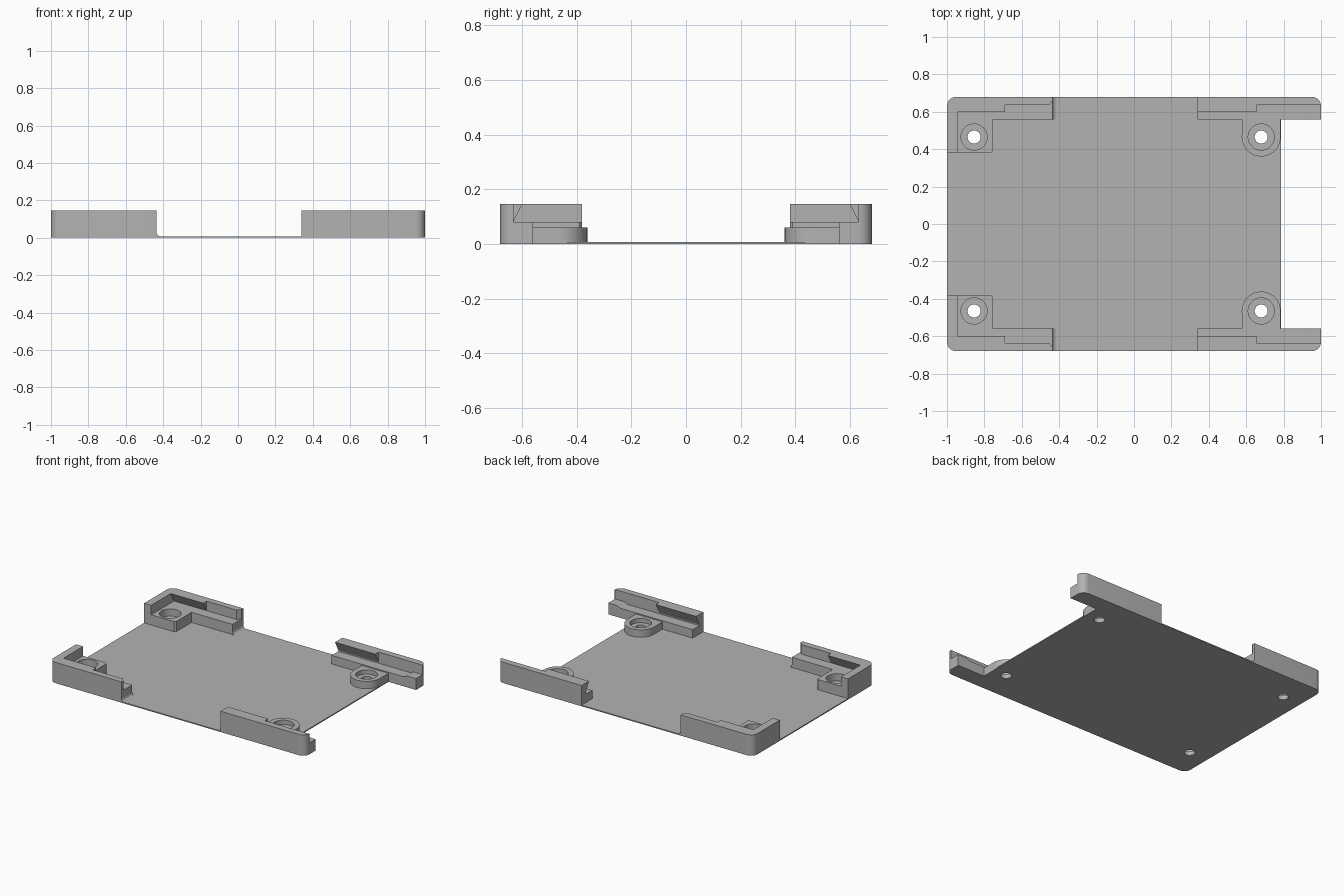
import bpy, bmesh, math

if "Cube" in bpy.data.objects:
    bpy.data.objects.remove(bpy.data.objects["Cube"])

grey = bpy.data.materials.new("plain_grey")
grey.diffuse_color = (0.45, 0.45, 0.45, 1)
grey.use_nodes = True
grey.node_tree.nodes["Principled BSDF"].inputs["Base Color"].default_value = grey.diffuse_color

PLATE, LEDGE, TOP = 0.008, 0.08, 0.147
HALF = 0.68
R = 0.05


def make(name, points, vec, side=1):
    """Sweep a closed 3D outline along vec; side=-1 mirrors it across y."""
    bm = bmesh.new()
    a = [bm.verts.new((x, y * side, z)) for x, y, z in points]
    b = [bm.verts.new((x + vec[0], (y + vec[1]) * side, z + vec[2])) for x, y, z in points]
    n = len(a)
    bm.faces.new(a)
    bm.faces.new(b)
    for i in range(n):
        j = (i + 1) % n
        bm.faces.new((a[i], a[j], b[j], b[i]))
    bmesh.ops.recalc_face_normals(bm, faces=bm.faces)
    mesh = bpy.data.meshes.new(name)
    bm.to_mesh(mesh)
    bm.free()
    mesh.materials.append(grey)
    ob = bpy.data.objects.new(name, mesh)
    bpy.context.collection.objects.link(ob)
    return ob


def prism(name, pts, z0, z1, side=1):
    return make(name, [(x, y, z0) for x, y in pts], (0, 0, z1 - z0), side)


def bar_x(name, yz, x0, x1, side):
    return make(name, [(x0, y, z) for y, z in yz], (x1 - x0, 0, 0), side)


def arc(cx, cy, r, a0, a1, n=8):
    return [(cx + r * math.cos(math.radians(a0 + (a1 - a0) * i / n)),
             cy + r * math.sin(math.radians(a0 + (a1 - a0) * i / n))) for i in range(n + 1)]


def smooth(ob):
    bpy.ops.object.select_all(action='DESELECT')
    ob.select_set(True)
    bpy.context.view_layer.objects.active = ob
    bpy.ops.object.shade_smooth_by_angle(angle=math.radians(30))


def cut(ob, cutters):
    bpy.context.view_layer.objects.active = ob
    for c in cutters:
        m = ob.modifiers.new("hole", 'BOOLEAN')
        m.operation, m.solver, m.object = 'DIFFERENCE', 'EXACT', c
        bpy.ops.object.modifier_apply(modifier=m.name)


back_left = arc(-1 + R, HALF - R, R, 180, 90)
back_right = arc(1 - R, HALF - R, R, 90, 0)

# thin base plate with rail tongues reaching past its right edge
upper = back_left + back_right + [(1, 0.56), (0.785, 0.56)]
plate = prism("base_plate", upper + [(x, -y) for x, y in reversed(upper)], 0, PLATE)

drills = []
for side, tag in ((1, "back"), (-1, "front")):
    # screw hole cutters
    bits = {}
    for key, cx in (("left", -0.855), ("right", 0.68)):
        hole = prism("drill", arc(cx, 0.465, 0.035, 0, 345, 23), -0.1, 0.3, side)
        bore = prism("counterbore", arc(cx, 0.465, 0.07, 0, 348.75, 31), 0.03, 0.3, side)
        bits[key] = [hole, bore]
        drills += bits[key]
    cut(plate, [bits["left"][0], bits["right"][0]])

    # left corner: L-shaped shelf, wall and undercut lip
    shelf = prism(tag + "_left_shelf",
                  back_left + [(-0.435, HALF), (-0.435, 0.56), (-0.755, 0.56),
                               (-0.755, 0.39), (-0.765, 0.38), (-1, 0.38)], PLATE, LEDGE, side)
    cut(shelf, bits["left"])
    wall = prism(tag + "_left_wall",
                 back_left + [(-0.435, HALF), (-0.435, 0.66), (-0.455, 0.635),
                              (-0.945, 0.635), (-0.945, 0.38), (-1, 0.38)], LEDGE, TOP, side)
    lip = [(0.635, LEDGE), (0.598, TOP), (0.635, TOP)]
    bar_x(tag + "_left_lip", lip, -0.945, -0.69, side)

    # small flare at the foot of the left wall
    make(tag + "_left_foot", [(-0.435, 0.56, PLATE), (-0.42, 0.56, PLATE), (-0.43, 0.56, 0.014),
                              (-0.435, 0.56, 0.025)], (0, HALF - 0.56, 0), side)

    # right rail: ledge with a raised end, wall and undercut lip
    rail = prism(tag + "_right_rail",
                 [(0.34, HALF)] + back_right + [(1, 0.56), (0.34, 0.56)], PLATE, 0.068, side)
    make(tag + "_right_rail_stop", [(0.905, 0.56, 0.068), (0.93, 0.56, LEDGE),
                                    (1, 0.56, LEDGE), (1, 0.56, 0.068)], (0, 0.075, 0), side)
    rwall = prism(tag + "_right_wall",
                  [(0.34, HALF)] + back_right + [(1, 0.635), (0.34, 0.635)], 0.068, TOP, side)
    bar_x(tag + "_right_lip", [(0.635, 0.075), (0.598, TOP), (0.635, TOP)], 0.34, 0.655, side)

    # round-ended screw boss beside the rail
    boss = prism(tag + "_right_boss",
                 [(0.577, 0.56)] + arc(0.68, 0.465, 0.104, 180, 360, 24) + [(0.784, 0.56)],
                 PLATE, 0.06, side)
    cut(boss, bits["right"])
    for ob in (shelf, wall, rail, rwall, boss):
        smooth(ob)

for d in drills:
    bpy.data.objects.remove(d)
